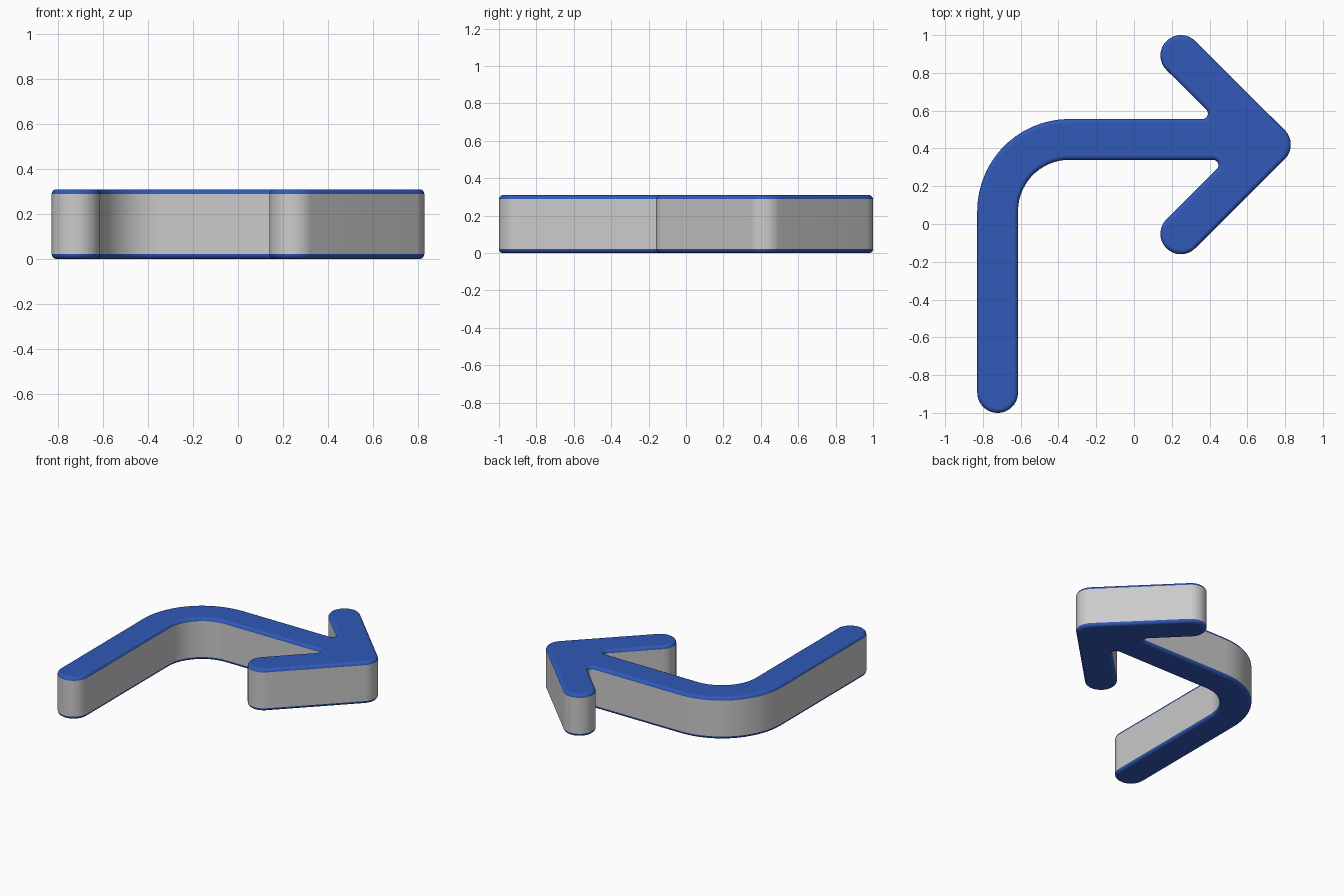
import bpy, bmesh
from math import radians, cos, sin, pi

if "Cube" in bpy.data.objects:
    bpy.data.objects.remove(bpy.data.objects["Cube"])

HEIGHT, BEVEL, R = 0.31, 0.022, 0.108

# Outline as arcs joined by tangent lines: centre x, y, radius, start angle, end angle
# (increasing angle = outer corner, decreasing angle = inner corner)
ARCS = [
    (-0.722, -0.892, R, 180, 360),        # tail end
    (-0.342, 0.068, 0.38 - R, 180, 90),   # inside of bend
    (0.418, 0.311, 0.029, 90, -45),       # lower notch
    (0.248, -0.052, R, 135, 315),         # lower barb end
    (0.722, 0.420, R, -45, 45),           # tip
    (0.248, 0.892, R, 45, 225),           # upper barb end
    (0.362, 0.585, 0.029, 45, -90),       # upper notch
    (-0.342, 0.068, 0.38 + R, 90, 180),   # outside of bend
]


def outline(inset):
    pts = []
    for cx, cy, r, a0, a1 in ARCS:
        rad = r - inset if a1 > a0 else r + inset
        n = max(12, int(abs(a1 - a0) / 6))
        for i in range(n + 1):
            a = radians(a0 + (a1 - a0) * i / n)
            pts.append((cx + rad * cos(a), cy + rad * sin(a)))
    return pts


def material(name, color):
    m = bpy.data.materials.new(name)
    m.diffuse_color = color
    m.use_nodes = True
    m.node_tree.nodes["Principled BSDF"].inputs["Base Color"].default_value = m.diffuse_color
    return m


# Rounded edge profile: (inset, z) from bottom to top
STEPS = 5
low = [(BEVEL * (1 - sin(t)), BEVEL * (1 - cos(t)))
       for t in (i * pi / 2 / STEPS for i in range(STEPS + 1))]
profile = low + [(d, HEIGHT - z) for d, z in reversed(low)]

bm = bmesh.new()
rings = [[bm.verts.new((x, y, z)) for x, y in outline(d)] for d, z in profile]
count = len(rings[0])

# Grey side wall and blue rounded edges
for k in range(len(rings) - 1):
    for i in range(count):
        j = (i + 1) % count
        f = bm.faces.new((rings[k][i], rings[k][j], rings[k + 1][j], rings[k + 1][i]))
        f.smooth = True
        f.material_index = 0 if k == STEPS else 1

# Flat blue faces
for ring in (rings[0][::-1], rings[-1]):
    bm.faces.new(ring).material_index = 1

# Crisp shading break where the colours meet
for e in bm.edges:
    if len({f.material_index for f in e.link_faces}) > 1:
        e.smooth = False

mesh = bpy.data.meshes.new("turn_arrow")
bm.to_mesh(mesh)
bm.free()
mesh.materials.append(material("side_grey", (0.8, 0.8, 0.8, 1)))
mesh.materials.append(material("face_blue", (0.03, 0.10, 0.48, 1)))
bpy.context.collection.objects.link(bpy.data.objects.new("turn_arrow", mesh))
